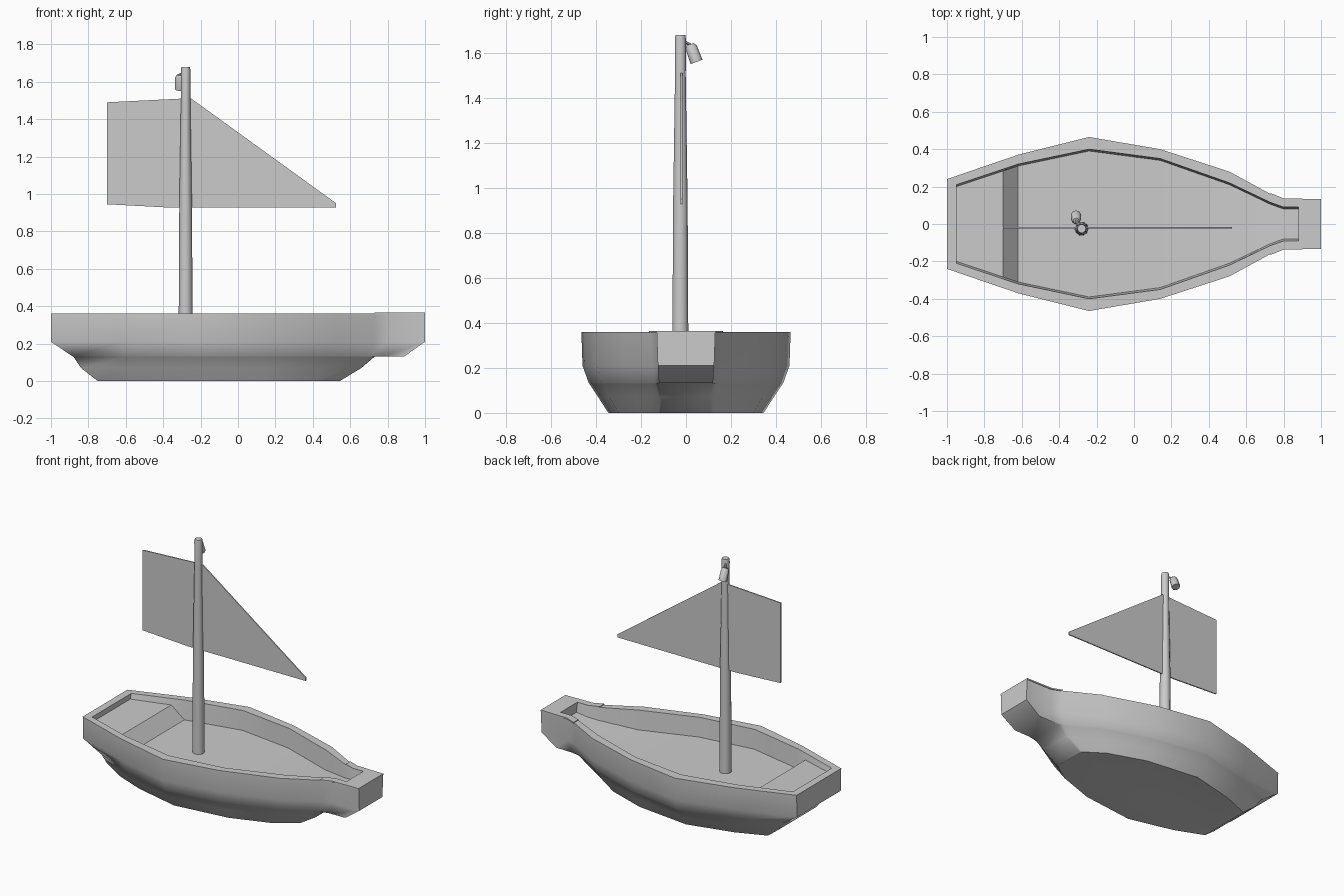
import bpy, bmesh, math
from mathutils import Vector

if "Cube" in bpy.data.objects:
    bpy.data.objects.remove(bpy.data.objects["Cube"])


def finish(name, bm, angle=40):
    bmesh.ops.recalc_face_normals(bm, faces=bm.faces)
    mesh = bpy.data.meshes.new(name)
    bm.to_mesh(mesh)
    bm.free()
    ob = bpy.data.objects.new(name, mesh)
    bpy.context.collection.objects.link(ob)
    bpy.context.view_layer.objects.active = ob
    ob.select_set(True)
    bpy.ops.object.shade_smooth_by_angle(angle=math.radians(angle))
    ob.select_set(False)
    return ob


def interp(x, xs, vs):
    for i in range(len(xs) - 1):
        if x <= xs[i + 1]:
            t = (x - xs[i]) / (xs[i + 1] - xs[i])
            return vs[i] + t * (vs[i + 1] - vs[i])
    return vs[-1]


def prism(name, outline, y0, y1):
    # outline in x, z pushed along y
    bm = bmesh.new()
    a = [bm.verts.new((x, y0, z)) for x, z in outline]
    b = [bm.verts.new((x, y1, z)) for x, z in outline]
    bm.faces.new(a)
    bm.faces.new(b[::-1])
    n = len(a)
    for i in range(n):
        bm.faces.new((a[i], a[(i + 1) % n], b[(i + 1) % n], b[i]))
    return finish(name, bm)


def tube(name, path, sides):
    # path: (centre, radius) pairs
    bm = bmesh.new()
    axis = (Vector(path[-1][0]) - Vector(path[0][0])).normalized()
    q = Vector((0, 0, 1)).rotation_difference(axis)
    rings = []
    for c, r in path:
        rings.append([bm.verts.new(Vector(c) + q @ Vector((r * math.cos(2 * math.pi * k / sides),
                                                           r * math.sin(2 * math.pi * k / sides), 0)))
                      for k in range(sides)])
    for a, b in zip(rings, rings[1:]):
        for k in range(sides):
            j = (k + 1) % sides
            bm.faces.new((a[k], a[j], b[j], b[k]))
    bm.faces.new(rings[0][::-1])
    bm.faces.new(rings[-1])
    return finish(name, bm, 50)


# Hull: half-widths along the length at each level, bottom to rim
levels = [
    (0.00, [-.75, -.55, -.24, .14, .40, .49, .53, .545], [.19, .27, .345, .30, .21, .15, .12, .11]),
    (0.07, [-.84, -.60, -.24, .14, .47, .60, .645, .66], [.205, .31, .39, .34, .23, .14, .12, .11]),
    (0.13, [-.88, -.61, -.24, .14, .50, .66, .70, .73], [.215, .34, .43, .37, .25, .155, .135, .12]),
    (0.132, [-.885, -.61, -.24, .14, .50, .69, .78, .89], [.217, .342, .432, .372, .252, .14, .12, .12]),
    (0.21, [-1, -.62, -.24, .14, .51, .73, .80, 1.0], [.235, .365, .46, .395, .275, .15, .125, .125]),
    (0.36, [-1, -.62, -.24, .14, .51, .73, .80, 1.0], [.24, .37, .465, .40, .28, .16, .13, .13]),
    (0.36, [-.95, -.62, -.24, .14, .51, .73, .80, .88], [.21, .32, .40, .35, .22, .115, .09, .09]),
]
bm = bmesh.new()
rings = []
for z, xs, ws in levels:
    pts = [(x, -w) for x, w in zip(xs, ws)] + [(x, w) for x, w in zip(xs[::-1], ws[::-1])]
    rings.append([bm.verts.new((x, y, z)) for x, y in pts])
for a, b in zip(rings, rings[1:]):
    for k in range(len(a)):
        j = (k + 1) % len(a)
        bm.faces.new((a[k], a[j], b[j], b[k]))
bm.faces.new(rings[0][::-1])
finish("hull", bm, 42)

# Interior: walls, floor, raised stern bench and bow ramp
rim_x, rim_w = levels[-1][1:]
xs = [-.95, -.70, -.62, -.24, .14, .51, .73, .80, .88]
floor_z = [.325, .32, .23, .23, .23, .23, .275, .29, .30]
bm = bmesh.new()
rows = []
for x, z in zip(xs, floor_z):
    w = interp(x, rim_x, rim_w)
    f = w - .01
    rows.append([bm.verts.new(p) for p in ((x, -w, .36), (x, -f, z), (x, f, z), (x, w, .36))])
for a, b in zip(rows, rows[1:]):
    for k in range(3):
        bm.faces.new((a[k], a[k + 1], b[k + 1], b[k]))
bm.faces.new(rows[0])
bm.faces.new(rows[-1][::-1])
ob = finish("interior", bm, 35)
# the open shell faces upward
if sum(p.normal.z for p in ob.data.polygons) < 0:
    ob.data.flip_normals()

# Bow trim: thin U-shaped cap on the rim
bm = bmesh.new()
outer = [(.73, .165), (.80, .137), (1.0, .133)]
inner = [(.73, .115), (.80, .09), (.88, .09)]
outer = [(x, -y) for x, y in outer] + outer[::-1]
inner = [(x, -y) for x, y in inner] + inner[::-1]
lo, li = [[bm.verts.new((x, y, .356)) for x, y in s] for s in (outer, inner)]
ho, hi = [[bm.verts.new((x, y, .365)) for x, y in s] for s in (outer, inner)]
for k in range(5):
    for a, b in ((ho, hi), (hi, li), (li, lo), (lo, ho)):
        bm.faces.new((a[k], a[k + 1], b[k + 1], b[k]))
for k in (0, 5):
    bm.faces.new((lo[k], ho[k], hi[k], li[k]))
finish("bow_trim", bm)

# Mast
mx, my = -.28, -.025
tube("mast", [((mx, my, z), r) for z, r in
              ((.22, .038), (.36, .037), (.92, .034), (1.5, .025), (1.66, .026), (1.68, .023))], 10)

# Sail
prism("sail", [(-.70, .945), (-.36, .927), (.525, .928), (.525, .95),
               (-.25, 1.51), (-.30, 1.51), (-.70, 1.49)], -.024, -.016)

# Masthead lantern and its hanger
tube("lantern", [((-.31, .018, 1.638), .016), ((-.31, .023, 1.625), .026),
                 ((-.31, .047, 1.56), .028)], 8)
tube("lantern_hanger", [((-.285, -.02, 1.655), .007), ((-.31, .018, 1.637), .007)], 6)
